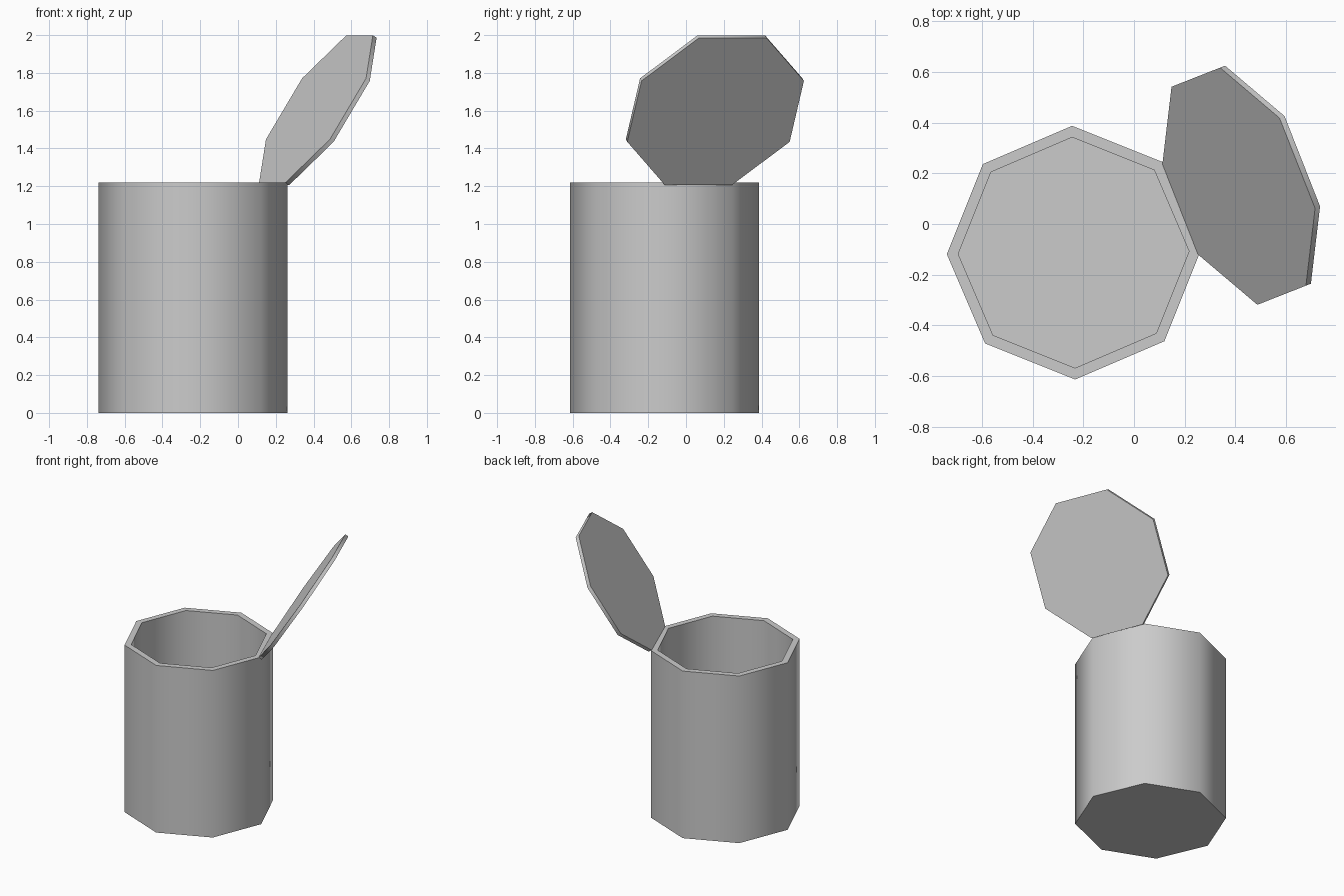
import bpy
import bmesh
from math import radians
from mathutils import Matrix, Vector

if "Cube" in bpy.data.objects:
    bpy.data.objects.remove(bpy.data.objects["Cube"])

SIDES, RADIUS, HEIGHT = 8, 0.5, 1.22
WALL, FLOOR, LID = 0.045, 0.05, 0.025
APOTHEM = 0.462

grey = bpy.data.materials.new("plain grey")
grey.use_nodes = True
colour = (0.6, 0.6, 0.6, 1)
grey.diffuse_color = colour
grey.node_tree.nodes["Principled BSDF"].inputs["Base Color"].default_value = colour


def prism(height, turn):
    """Eight-sided prism standing on z = 0."""
    bm = bmesh.new()
    bmesh.ops.create_cone(bm, cap_ends=True, segments=SIDES, radius1=RADIUS,
                          radius2=RADIUS, depth=height,
                          matrix=Matrix.Rotation(turn, 4, "Z")
                          @ Matrix.Translation((0, 0, height / 2)))
    return bm


def finish(bm, name, matrix):
    mesh = bpy.data.meshes.new(name)
    bmesh.ops.recalc_face_normals(bm, faces=bm.faces)
    bm.to_mesh(mesh)
    bm.free()
    obj = bpy.data.objects.new(name, mesh)
    bpy.context.collection.objects.link(obj)
    obj.matrix_world = matrix
    mesh.materials.append(grey)
    bpy.ops.object.select_all(action="DESELECT")
    obj.select_set(True)
    bpy.context.view_layer.objects.active = obj
    bpy.ops.object.shade_smooth_by_angle(angle=radians(60))


# Hollow body: inset the top for the rim, then sink the opening to the floor
bm = prism(HEIGHT, 0)
top = max(bm.faces, key=lambda f: f.calc_center_median().z)
bmesh.ops.inset_region(bm, faces=[top], thickness=WALL)
sunk = bmesh.ops.extrude_face_region(bm, geom=[top])["geom"]
if top.is_valid:
    bmesh.ops.delete(bm, geom=[top], context="FACES_ONLY")
bmesh.ops.translate(bm, vec=(0, 0, FLOOR - HEIGHT),
                    verts=[g for g in sunk if isinstance(g, bmesh.types.BMVert)])
finish(bm, "can_body", Matrix.Translation((-0.238, -0.113, 0))
       @ Matrix.Rotation(radians(0.7), 4, "Z"))

# Open lid: its upper hinge edge lies on the local origin, then it tilts up
bm = prism(LID, radians(22.5))
bmesh.ops.translate(bm, vec=Vector((APOTHEM, 0, -LID)), verts=bm.verts)
finish(bm, "open_lid", Matrix.Translation((0.182, 0.058, HEIGHT))
       @ Matrix.Rotation(radians(21.5), 4, "Z")
       @ Matrix.Rotation(radians(-57.5), 4, "Y"))
